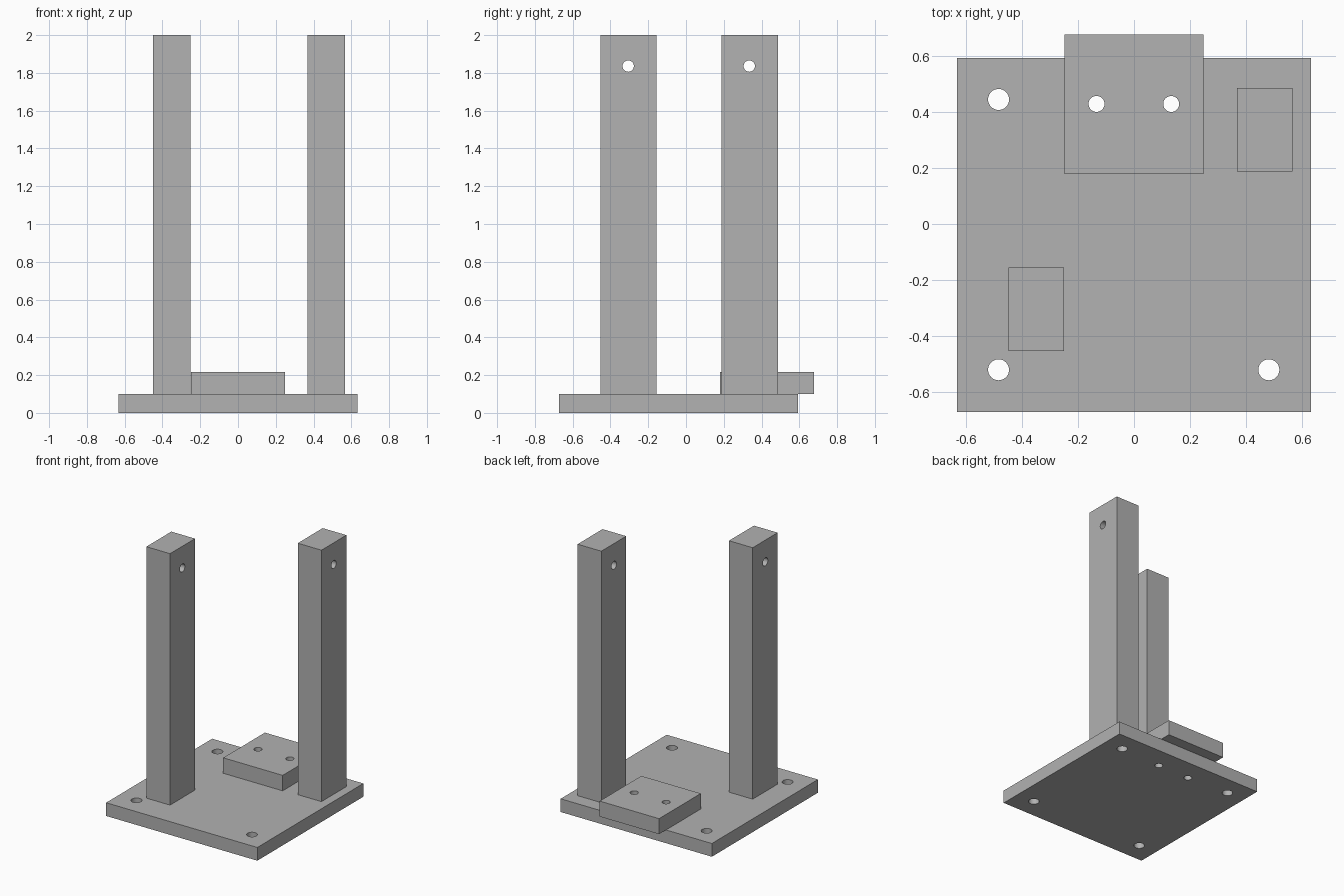
import bpy
import math
from mathutils import Vector

default = bpy.data.objects.get("Cube")
if default:
    bpy.data.objects.remove(default, do_unlink=True)

# One plain grey for every part
GREY = (0.445, 0.445, 0.445, 1.0)
grey = bpy.data.materials.new("plain_grey")
grey.use_nodes = True
grey.diffuse_color = GREY
grey.node_tree.nodes["Principled BSDF"].inputs["Base Color"].default_value = GREY


def box(name, low, high):
    """Box between two opposite corners."""
    low, high = Vector(low), Vector(high)
    bpy.ops.mesh.primitive_cube_add(size=1, location=(low + high) / 2)
    ob = bpy.context.object
    ob.name = name
    ob.scale = high - low
    bpy.ops.object.transform_apply(location=False, rotation=False, scale=True)
    ob.data.materials.append(grey)
    return ob


def drill(ob, centre, radius, along_x=False):
    """Cut a round hole right through a part, along z or x."""
    turn = (0, math.pi / 2, 0) if along_x else (0, 0, 0)
    bpy.ops.mesh.primitive_cylinder_add(vertices=32, radius=radius, depth=0.6,
                                        location=centre, rotation=turn)
    cutter = bpy.context.object
    cutter.name = "hole_cutter"
    cutter.hide_render = True
    cutter.data.materials.append(grey)
    bpy.context.view_layer.objects.active = ob
    mod = ob.modifiers.new("hole", 'BOOLEAN')
    mod.operation = 'DIFFERENCE'
    mod.solver = 'EXACT'
    mod.object = cutter
    bpy.ops.object.modifier_apply(modifier=mod.name)
    bpy.data.objects.remove(cutter, do_unlink=True)


BASE_TOP = 0.1

# Base plate and the mounting block that overhangs its back edge
base = box("base_plate", (-0.632, -0.672, 0), (0.632, 0.594, BASE_TOP))
block = box("mounting_block", (-0.249, 0.179, BASE_TOP), (0.248, 0.677, 0.217))

# Corner holes in the plate
for x in (-0.484, 0.482):
    for y in (-0.521, 0.445):
        drill(base, (x, y, 0), 0.0375)

# Bolt holes through block and plate
for x in (-0.134, 0.133):
    for part in (base, block):
        drill(part, (x, 0.429, 0.1), 0.0285)

# Two upright posts, each with a cross hole near the top
posts = []
for name, x, y in (("front_post", -0.35, -0.304), ("back_post", 0.467, 0.337)):
    post = box(name, (x - 0.099, y - 0.149, BASE_TOP), (x + 0.099, y + 0.149, 2.0))
    drill(post, (x, y - 0.002, 1.836), 0.03, along_x=True)
    posts.append(post)

# Smooth hole walls, sharp edges elsewhere
bpy.ops.object.select_all(action='DESELECT')
for ob in [base, block] + posts:
    ob.select_set(True)
bpy.context.view_layer.objects.active = base
bpy.ops.object.shade_smooth_by_angle(angle=math.radians(30))
